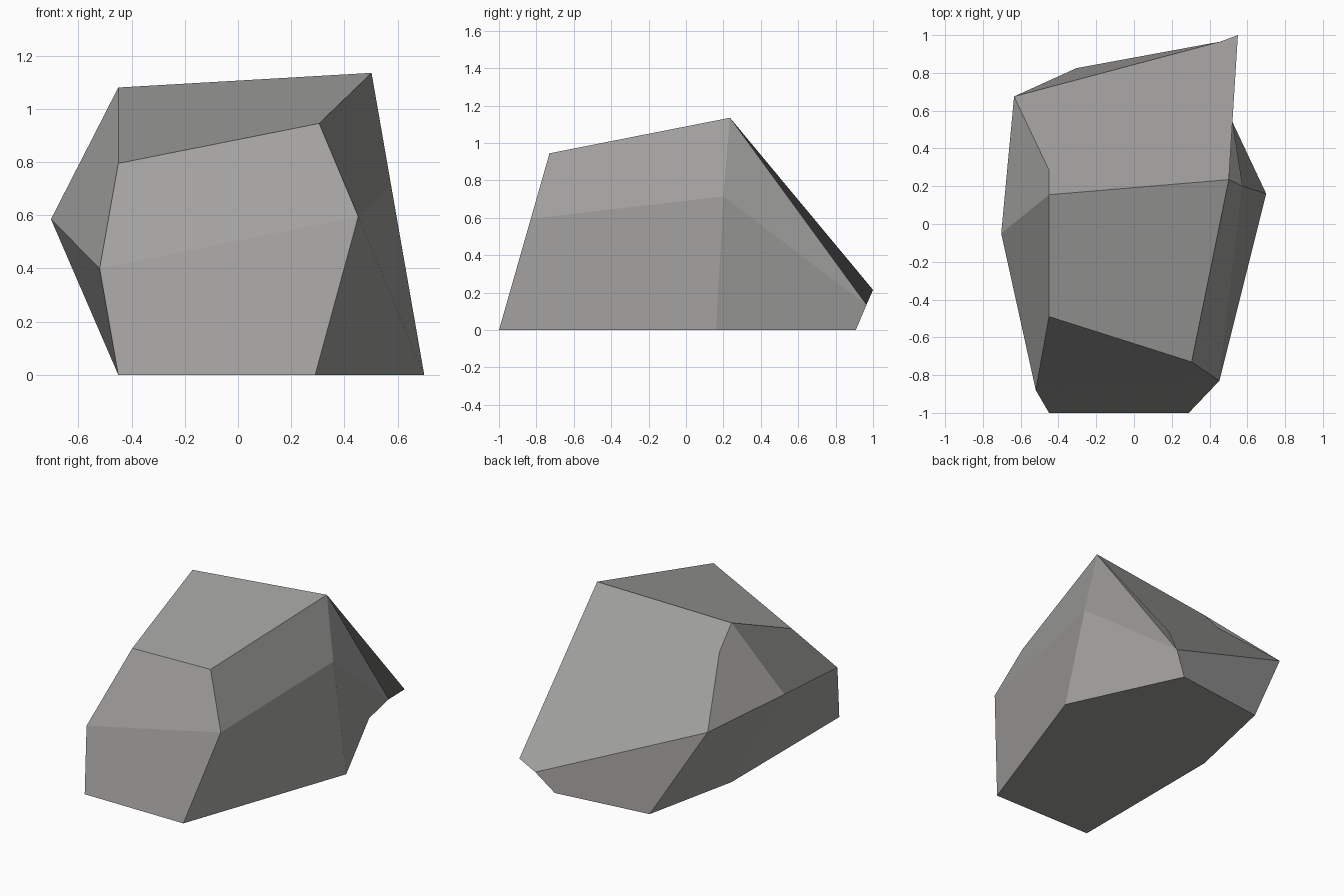
import bpy
import bmesh

if "Cube" in bpy.data.objects:
    bpy.data.objects.remove(bpy.data.objects["Cube"])

# Warm grey stone
stone = bpy.data.materials.new("grey_stone")
stone.diffuse_color = (0.355, 0.352, 0.345, 1.0)
stone.use_nodes = True
stone.node_tree.nodes["Principled BSDF"].inputs["Base Color"].default_value = stone.diffuse_color

# Corner points of the boulder
P = {
    # ground outline
    "a": (-0.45, -1.0, 0), "b": (0.29, -1.0, 0), "c": (0.70, 0.16, 0),
    "q": (0.348, 0.908, 0), "m": (-0.305, 0.825, 0), "n": (-0.45, 0.155, 0),
    # middle ring
    "E": (-0.52, -0.88, 0.40), "H": (0.452, -0.83, 0.595), "O": (0.575, 0.20, 0.715),
    "R": (0.455, 0.965, 0.135), "K": (0.55, 1.0, 0.215), "L": (-0.635, 0.675, 0.585),
    "D": (-0.703, -0.05, 0.585),
    # top ridge
    "F": (-0.45, -0.49, 0.795), "G": (0.305, -0.73, 0.945), "I": (0.502, 0.235, 1.135),
    "J": (-0.45, 0.155, 1.08), "N": (-0.45, 0.285, 0.93),
}

# Facets, each named by its corners
FACETS = [
    "abcqmn",                          # underside
    "abHE", "EHGF",                    # front
    "FGIJ", "JIKRLN",                  # top and back slope
    "cOHb", "OIGH", "IORK", "OcqR",    # right
    "RqmL",                            # back
    "DEan", "DnmL", "EFJD", "JNLD",    # left
]

bm = bmesh.new()
verts = {k: bm.verts.new(co) for k, co in P.items()}
for facet in FACETS:
    bm.faces.new([verts[k] for k in facet])
bmesh.ops.recalc_face_normals(bm, faces=bm.faces[:])

mesh = bpy.data.meshes.new("boulder")
bm.to_mesh(mesh)
bm.free()
mesh.materials.append(stone)
boulder = bpy.data.objects.new("boulder", mesh)
bpy.context.collection.objects.link(boulder)
